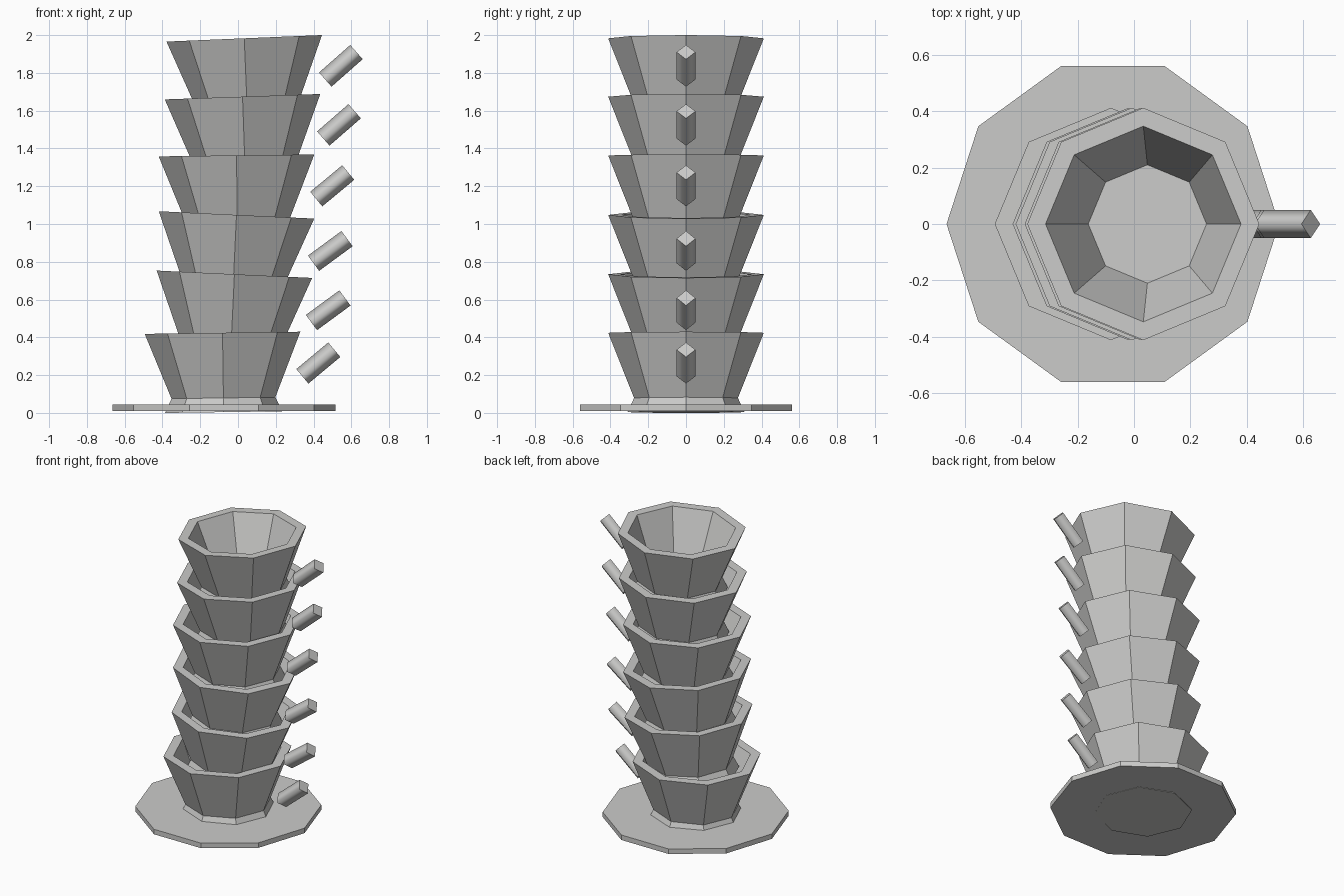
import bpy, bmesh, math
from mathutils import Matrix, Vector

if "Cube" in bpy.data.objects:
    bpy.data.objects.remove(bpy.data.objects["Cube"])

# Plain grey for every part
grey = bpy.data.materials.new("plain_grey")
grey.use_nodes = True
COLOUR = (0.6, 0.6, 0.59, 1)
grey.diffuse_color = COLOUR
grey.node_tree.nodes["Principled BSDF"].inputs["Base Color"].default_value = COLOUR


def lathe(name, profile, sides, matrix, smooth_sides=False):
    """Revolve (radius, height) points into a closed, faceted solid."""
    bm = bmesh.new()
    rings = []
    for r, z in profile:
        angles = [2 * math.pi * i / sides for i in range(sides)]
        rings.append([bm.verts.new((r * math.cos(a), r * math.sin(a), z)) for a in angles])
    for low, high in zip(rings, rings[1:]):
        for i in range(sides):
            j = (i + 1) % sides
            bm.faces.new((low[i], low[j], high[j], high[i])).smooth = smooth_sides
    bm.faces.new(rings[0][::-1])
    bm.faces.new(rings[-1])
    bmesh.ops.recalc_face_normals(bm, faces=bm.faces)
    mesh = bpy.data.meshes.new(name)
    bm.to_mesh(mesh)
    bm.free()
    mesh.materials.append(grey)
    obj = bpy.data.objects.new(name, mesh)
    obj.matrix_world = matrix
    bpy.context.collection.objects.link(obj)
    return obj


# Saucer under the stack
lathe("saucer", [(0.59, 0.01), (0.59, 0.045)], 10, Matrix.Translation((-0.075, 0, 0)))

# Cup profile, measured down from the rim: foot, waist, rim, inner wall, floor
CUP = [(0.31, -0.42), (0.275, -0.345), (0.412, 0), (0.347, 0), (0.21, -0.345)]
HANDLE = [(0.05, -0.11), (0.05, 0.11)]

# Rim centre x, rim centre z and lean in degrees of each stacked cup
STACK = [(-0.082, 0.424, 0.8), (-0.019, 0.734, -2.7), (-0.008, 1.048, -2.7),
         (-0.008, 1.363, 0.7), (0.024, 1.674, 2.0), (0.033, 1.983, 2.4)]

for n, (x, z, lean) in enumerate(STACK, 1):
    place = Matrix.Translation((x, 0, z)) @ Matrix.Rotation(math.radians(-lean), 4, "Y")
    lathe(f"cup_{n}", CUP, 8, place)
    # Short square peg handle, sloping up and outwards
    peg = Matrix.Translation((0.505, 0, -0.167)) @ Matrix.Rotation(math.radians(51), 4, "Y")
    lathe(f"handle_{n}", HANDLE, 4, place @ peg, smooth_sides=True)
